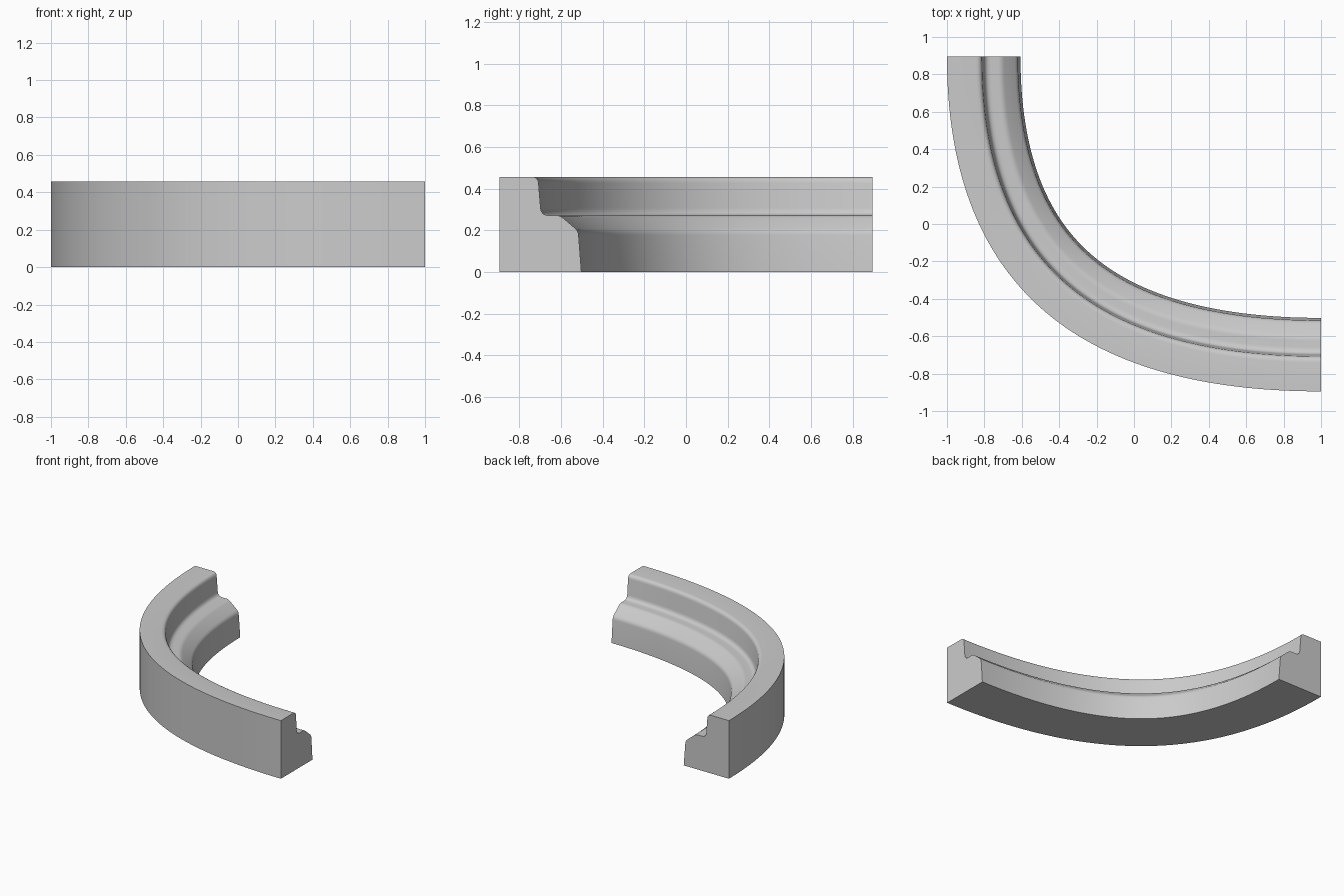
import bpy
import bmesh
from math import radians, pi, sin, cos
from mathutils import Vector

cube = bpy.data.objects.get("Cube")
if cube:
    bpy.data.objects.remove(cube, do_unlink=True)

HX, HY, STEPS = 1.0, 0.895, 64


def rounded(points, radius, n=4):
    """Round the corners of a closed profile that have a radius."""
    out = []
    for i, p in enumerate(points):
        p, r = Vector(p), radius.get(i, 0)
        if not r:
            out.append(p)
            continue
        a = p + (Vector(points[i - 1]) - p).normalized() * r
        b = p + (Vector(points[(i + 1) % len(points)]) - p).normalized() * r
        for k in range(n + 1):
            t = k / n
            out.append(a * (1 - t) ** 2 + p * 2 * t * (1 - t) + b * t * t)
    return out


# Cross-section: distance inwards from the outer wall, and height
profile = rounded(
    [(0, 0), (0, 0.457), (0.185, 0.457), (0.2, 0.272),
     (0.29, 0.272), (0.378, 0.197), (0.393, 0)],
    {2: 0.03, 3: 0.035, 4: 0.02, 5: 0.02})

# Sweep the cross-section along a parabolic quarter bend
bm = bmesh.new()
rings = []
for s in range(STEPS + 1):
    t = s / STEPS
    base = Vector((HX * (2 * t * t - 1), HY * (1 - 4 * t + 2 * t * t), 0))
    inward = Vector((HY * (1 - t), HX * t, 0)).normalized()
    rings.append([bm.verts.new(base + inward * p.x + Vector((0, 0, p.y)))
                  for p in profile])
count = len(profile)
for a, b in zip(rings, rings[1:]):
    for i in range(count):
        j = (i + 1) % count
        bm.faces.new((a[i], a[j], b[j], b[i]))
bm.faces.new(rings[0])
bm.faces.new(rings[-1])
bmesh.ops.recalc_face_normals(bm, faces=bm.faces)

mesh = bpy.data.meshes.new("curved_moulding")
bm.to_mesh(mesh)
bm.free()
moulding = bpy.data.objects.new("curved_moulding", mesh)
bpy.context.collection.objects.link(moulding)

# Plain grey finish
grey = bpy.data.materials.new("light_grey")
grey.use_nodes = True
colour = (0.6, 0.6, 0.6, 1)
grey.diffuse_color = colour
grey.node_tree.nodes["Principled BSDF"].inputs["Base Color"].default_value = colour
mesh.materials.append(grey)

bpy.ops.object.select_all(action="DESELECT")
moulding.select_set(True)
bpy.context.view_layer.objects.active = moulding
bpy.ops.object.shade_smooth_by_angle(angle=radians(35))
